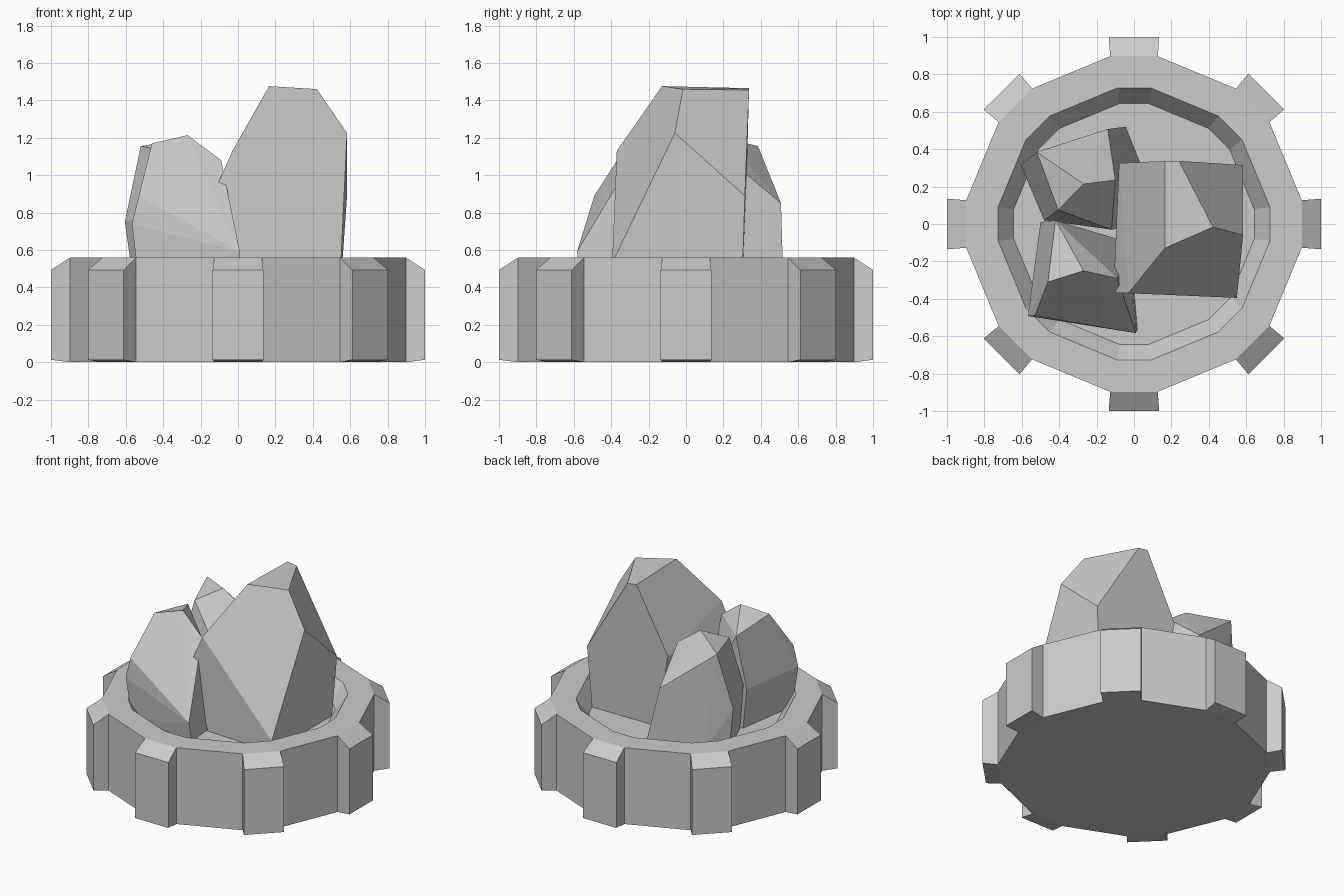
import bpy, bmesh
from math import cos, sin, pi, radians

if "Cube" in bpy.data.objects:
    bpy.data.objects.remove(bpy.data.objects["Cube"])


def finish(name, bm):
    bmesh.ops.recalc_face_normals(bm, faces=bm.faces)
    mesh = bpy.data.meshes.new(name)
    bm.to_mesh(mesh)
    bm.free()
    obj = bpy.data.objects.new(name, mesh)
    bpy.context.collection.objects.link(obj)


def ring(bm, reach, half, z):
    """16 points: a pair, half either side of each of 8 spokes."""
    pts = []
    for i in range(8):
        a = i * pi / 4
        for s in (-half, half):
            pts.append(bm.verts.new((reach * cos(a) - s * sin(a),
                                     reach * sin(a) + s * cos(a), z)))
    return pts


# Toothed dish: bottom, outer wall, rim, sloped inner wall, floor
bm = bmesh.new()
bottom = ring(bm, 0.897, 0.127, 0)
top = ring(bm, 0.897, 0.127, 0.56)
rim = ring(bm, 0.727, 0.09, 0.56)
floor = ring(bm, 0.643, 0.08, 0.45)
tooth_low = ring(bm, 1.0, 0.135, 0.013)
tooth_high = ring(bm, 1.0, 0.135, 0.493)
bm.faces.new(bottom)
bm.faces.new(floor)
for i in range(16):
    j = (i + 1) % 16
    for lo, hi in ((top, rim), (rim, floor)):
        bm.faces.new((lo[i], lo[j], hi[j], hi[i]))
    if i % 2:
        bm.faces.new((bottom[i], bottom[j], top[j], top[i]))
    else:
        # Tooth with chamfered top and slightly raised underside
        for lo, hi in ((bottom, tooth_low), (tooth_low, tooth_high), (tooth_high, top)):
            bm.faces.new((lo[i], lo[j], hi[j], hi[i]))
        for k in (i, j):
            bm.faces.new((bottom[k], tooth_low[k], tooth_high[k], top[k]))
finish("toothed_dish", bm)


def crystal(name, points):
    """Faceted rock: the convex hull of its corner points."""
    bm = bmesh.new()
    for p in points:
        bm.verts.new(p)
    bmesh.ops.convex_hull(bm, input=bm.verts)
    bmesh.ops.delete(bm, geom=[v for v in bm.verts if not v.link_faces], context='VERTS')
    bmesh.ops.dissolve_limit(bm, angle_limit=radians(3), verts=bm.verts, edges=bm.edges)
    finish(name, bm)


# Tall crystal on the right
crystal("tall_crystal", [
    (.166, -.128, 1.476), (.422, -.016, 1.46), (.24, .337, 1.455), (.166, .337, 1.465),
    (.583, -.06, 1.225), (.583, .315, .89), (-.03, -.37, 1.13), (-.11, -.37, .95),
    (-.08, .325, 1.0), (.55, -.395, .53), (.54, -.39, .42), (.55, .30, .42),
    (.02, -.37, .42), (.03, .30, .42)])

# Front left crystal
crystal("front_crystal", [
    (-.46, -.31, 1.17), (-.27, -.25, 1.214), (-.09, -.29, 1.08), (-.42, .02, 1.12),
    (-.50, .01, .75), (-.53, -.49, .89), (-.567, -.492, .74), (.01, -.583, .59),
    (.02, -.56, .42), (-.53, -.47, .42), (-.46, 0, .42), (-.02, -.1, .42)])

# Back left crystal
crystal("back_crystal", [
    (-.27, .214, 1.2), (-.10, .235, 1.08), (-.52, .385, 1.155), (-.405, .075, 1.13),
    (-.14, .508, .85), (-.605, .315, .75), (-.48, .02, .78), (-.12, -.03, .8),
    (-.04, .52, .43), (.037, .326, .43), (-.43, .40, .43), (-.56, .30, .43),
    (-.45, .02, .43), (-.05, -.02, .43)])
